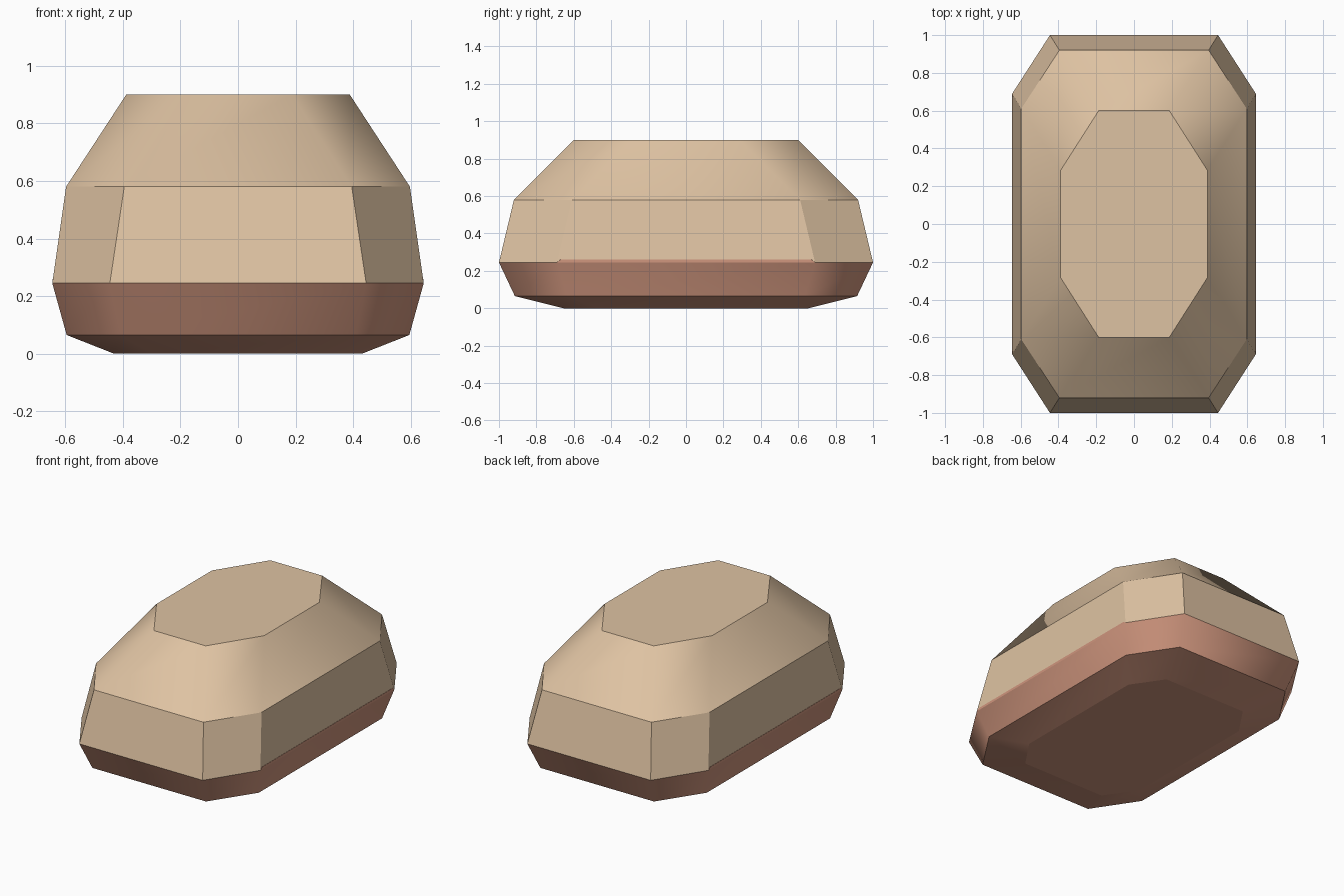
import bpy, bmesh

if "Cube" in bpy.data.objects:
    bpy.data.objects.remove(bpy.data.objects["Cube"])


def material(name, rgb):
    m = bpy.data.materials.new(name)
    m.diffuse_color = (*rgb, 1)
    m.use_nodes = True
    m.node_tree.nodes["Principled BSDF"].inputs["Base Color"].default_value = m.diffuse_color
    return m


def ring(bm, hx, hy, cx, cy, z):
    """Eight-sided outline: a box of half size hx, hy with cut corners."""
    pts = [(hx, -cy), (hx, cy), (cx, hy), (-cx, hy),
           (-hx, cy), (-hx, -cy), (-cx, -hy), (cx, -hy)]
    return [bm.verts.new((x, y, z)) for x, y in pts]


def loft(name, rings, mat, smooth_bands):
    """Stack outlines into a closed solid; chosen bands are shaded smooth."""
    bm = bmesh.new()
    loops = [ring(bm, *r) for r in rings]
    bm.faces.new(loops[0][::-1])
    bm.faces.new(loops[-1])
    for b, (lo, hi) in enumerate(zip(loops, loops[1:])):
        for i in range(8):
            j = (i + 1) % 8
            f = bm.faces.new((lo[i], lo[j], hi[j], hi[i]))
            f.smooth = b in smooth_bands
    # keep every horizontal outline crisp
    for e in bm.edges:
        if abs(e.verts[0].co.z - e.verts[1].co.z) < 1e-5:
            e.smooth = False
    bmesh.ops.recalc_face_normals(bm, faces=bm.faces)
    me = bpy.data.meshes.new(name)
    bm.to_mesh(me)
    bm.free()
    me.materials.append(mat)
    ob = bpy.data.objects.new(name, me)
    bpy.context.collection.objects.link(ob)
    return ob


tan = material("warm tan", (0.73, 0.54, 0.36))
clay = material("clay red", (0.62, 0.30, 0.205))

# Upper shell: steep flat band, then a smooth slope to the flat top
loft("upper_shell", [
    (0.645, 1.00, 0.445, 0.69, 0.245),
    (0.597, 0.92, 0.395, 0.61, 0.58),
    (0.388, 0.60, 0.187, 0.285, 0.90),
], tan, {1})

# Lower base: tapers down to the flat underside, thin lip shows at the sides
loft("lower_base", [
    (0.430, 0.655, 0.297, 0.46, 0.0),
    (0.595, 0.915, 0.410, 0.635, 0.065),
    (0.645, 1.00, 0.445, 0.69, 0.245),
    (0.6445, 0.99, 0.440, 0.67, 0.26),
], clay, {0, 1})
